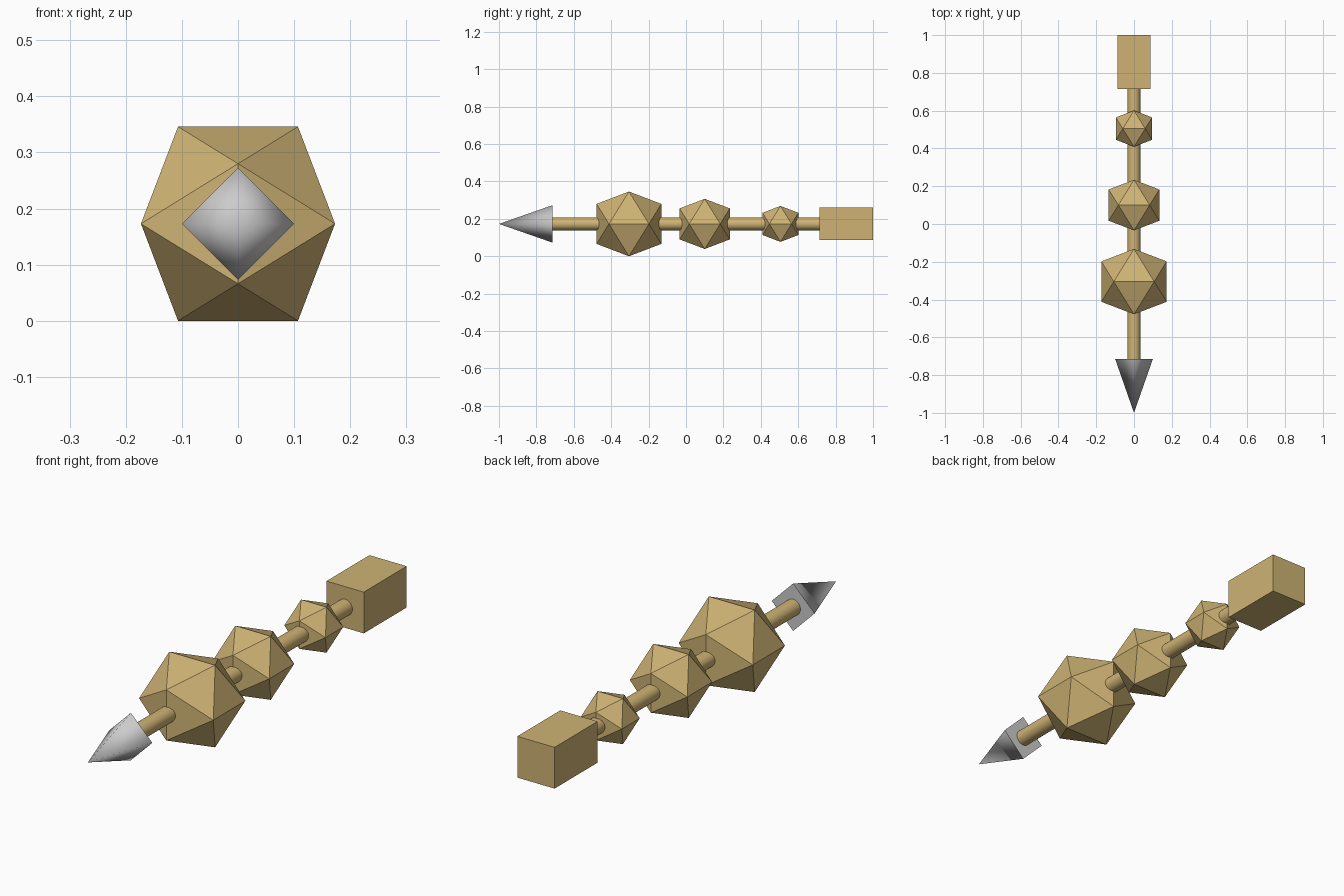
import bpy, bmesh, math
from mathutils import Vector, Matrix

if "Cube" in bpy.data.objects:
    bpy.data.objects.remove(bpy.data.objects["Cube"])

ZC = 0.173                                   # height of the common axis
PHI = (1 + math.sqrt(5)) / 2


def material(name, rgb):
    m = bpy.data.materials.new(name)
    m.diffuse_color = (*rgb, 1)
    m.use_nodes = True
    m.node_tree.nodes["Principled BSDF"].inputs["Base Color"].default_value = m.diffuse_color
    return m


wood = material("tan wood", (0.62, 0.45, 0.175))
steel = material("light grey metal", (0.6, 0.6, 0.6))


def finish(name, bm, mat, smooth_angle=None):
    bmesh.ops.recalc_face_normals(bm, faces=bm.faces)
    mesh = bpy.data.meshes.new(name)
    bm.to_mesh(mesh)
    bm.free()
    mesh.materials.append(mat)
    ob = bpy.data.objects.new(name, mesh)
    bpy.context.collection.objects.link(ob)
    if smooth_angle:
        bpy.ops.object.select_all(action='DESELECT')
        ob.select_set(True)
        bpy.context.view_layer.objects.active = ob
        bpy.ops.object.shade_smooth_by_angle(angle=math.radians(smooth_angle))
    return ob


def lengthwise(name, sides, r_front, r_back, y0, y1, mat, smooth_angle):
    """Cylinder or cone along y, from y0 (front) to y1 (back)."""
    bm = bmesh.new()
    mtx = Matrix.Translation((0, (y0 + y1) / 2, ZC)) @ Matrix.Rotation(math.radians(-90), 4, 'X')
    bmesh.ops.create_cone(bm, cap_ends=True, segments=sides, radius1=r_front,
                          radius2=r_back, depth=y1 - y0, matrix=mtx)
    bmesh.ops.remove_doubles(bm, verts=bm.verts, dist=1e-5)
    return finish(name, bm, mat, smooth_angle)


def icosahedron(name, y, half):
    """Twenty-sided bead with an edge facing each axis."""
    bm = bmesh.new()
    a, b = half / PHI, half
    for s in (-1, 1):
        for t in (-1, 1):
            for p in ((s * a, 0, t * b), (s * b, t * a, 0), (0, s * b, t * a)):
                bm.verts.new(Vector(p) + Vector((0, y, ZC)))
    bmesh.ops.convex_hull(bm, input=bm.verts)
    return finish(name, bm, wood)


# Central rod
lengthwise("rod", 32, 0.034, 0.034, -0.72, 0.72, wood, 30)

# Four-sided pointed tip, smooth sides with a sharp base
lengthwise("tip", 4, 0.0, 0.1, -1.0, -0.714, steel, 95)

# Three beads shrinking toward the back
for name, y, half in (("large_bead", -0.305, 0.173),
                      ("middle_bead", 0.1, 0.134),
                      ("small_bead", 0.505, 0.096)):
    icosahedron(name, y, half)

# Block at the back end
bm = bmesh.new()
bmesh.ops.create_cube(bm, size=1, matrix=Matrix.Translation((0, 0.857, ZC)) @
                      Matrix.Diagonal((0.174, 0.286, 0.174, 1)))
finish("end_block", bm, wood)
